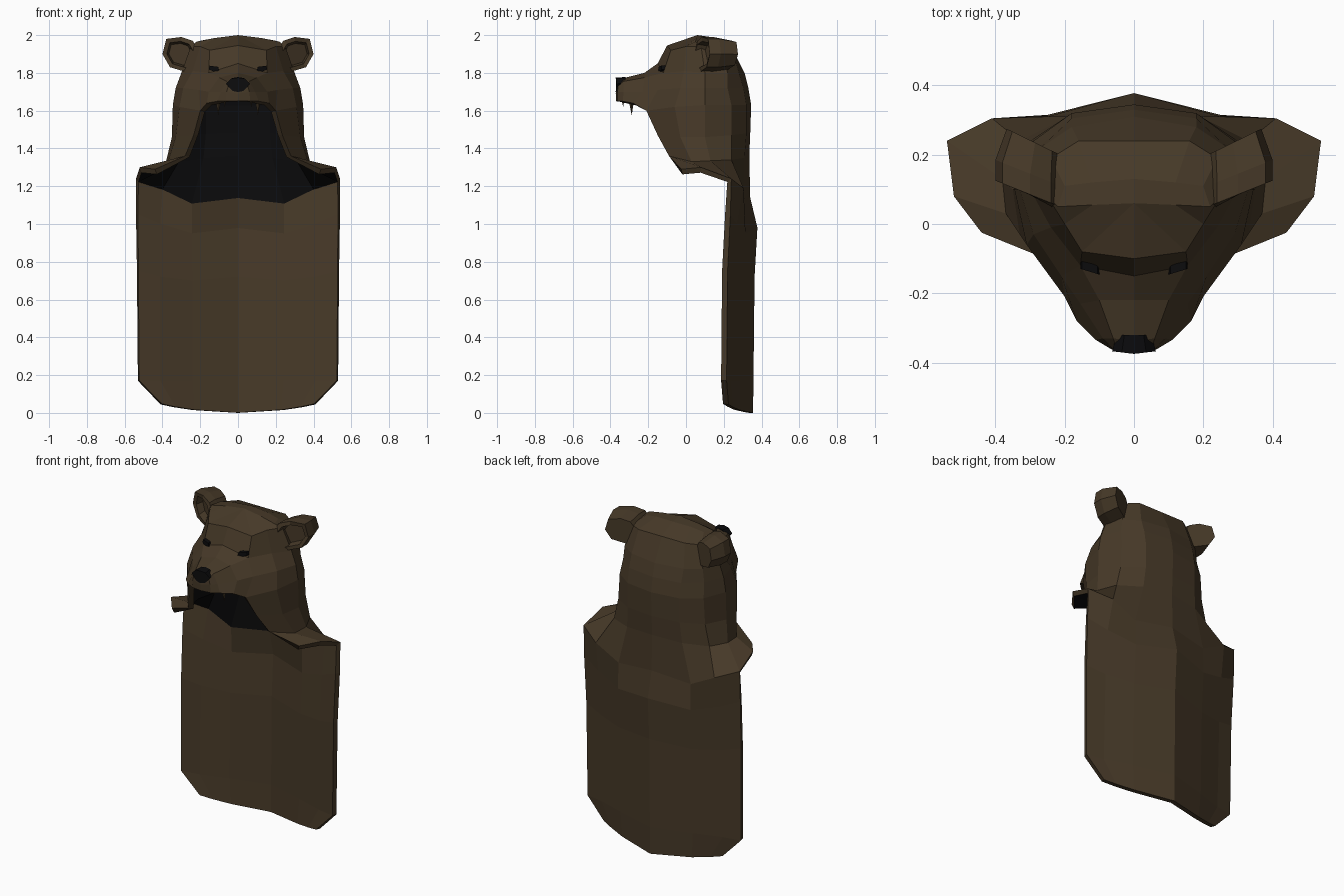
import bpy, bmesh
from mathutils import Vector

if "Cube" in bpy.data.objects:
    bpy.data.objects.remove(bpy.data.objects["Cube"])


def material(name, rgb):
    m = bpy.data.materials.new(name)
    m.diffuse_color = (*rgb, 1)
    m.use_nodes = True
    m.node_tree.nodes["Principled BSDF"].inputs["Base Color"].default_value = m.diffuse_color
    return m


fur = material("brown_fur", (0.062, 0.041, 0.021))
dark = material("black_lining", (0.0035, 0.0035, 0.004))


def new_object(name, bm, mats, mirror=True):
    bmesh.ops.remove_doubles(bm, verts=bm.verts, dist=0.0005)
    bmesh.ops.recalc_face_normals(bm, faces=bm.faces)
    me = bpy.data.meshes.new(name)
    bm.to_mesh(me)
    bm.free()
    ob = bpy.data.objects.new(name, me)
    bpy.context.collection.objects.link(ob)
    for m in mats:
        me.materials.append(m)
    if mirror:
        mod = ob.modifiers.new("mirror", 'MIRROR')
        mod.merge_threshold = 0.001
    return ob


def face(bm, pts, mat=0):
    clean = []
    for p in pts:
        if p not in clean:
            clean.append(p)
    if len(clean) > 2:
        bm.faces.new([bm.verts.new(p) for p in clean]).material_index = mat


def grid(bm, rows, mat=0):
    for a, b in zip(rows, rows[1:]):
        for i in range(min(len(a), len(b)) - 1):
            face(bm, [a[i], a[i + 1], b[i + 1], b[i]], mat)


def loops(bm, rings, caps=(True, True)):
    for a, b in zip(rings, rings[1:]):
        for i in range(len(a)):
            j = (i + 1) % len(a)
            face(bm, [a[i], a[j], b[j], b[i]])
    for ring, cap in zip((rings[0], rings[-1]), caps):
        if cap:
            face(bm, ring)


# Half outlines run from the middle of the back round to the front edge
shoulder = [(0, .34, 1.14), (.25, .31, 1.11), (.41, .305, 1.19),
            (.54, .24, 1.24), (.52, .08, 1.30), (.44, -.025, 1.29)]
cape = [
    [(0, .355, 0), (.24, .285, .015), (.34, .25, .03), (.41, .225, .045)],
    [(0, .357, .17), (.25, .29, .17), (.42, .235, .17), (.53, .215, .17)],
    [(0, .363, .72), (.25, .30, .70), (.42, .25, .72), (.535, .22, .75)],
    [(0, .378, .98), (.25, .315, .95), (.42, .27, 1.0), (.54, .235, 1.05)],
    shoulder[:4],
]
neck = [
    shoulder,
    [(0, .335, 1.36), (.19, .31, 1.35), (.33, .24, 1.34),
     (.38, .13, 1.335), (.37, .03, 1.33), (.28, -.09, 1.36)],
    [(0, .34, 1.48), (.18, .32, 1.48), (.30, .24, 1.47),
     (.35, .10, 1.46), (.33, -.03, 1.46), (.235, -.15, 1.47)],
    [(0, .345, 1.63), (.18, .32, 1.63), (.29, .24, 1.63),
     (.345, .10, 1.63), (.31, -.06, 1.62), (.20, -.21, 1.60)],
]
skull = [
    neck[-1],
    [(0, .33, 1.72), (.18, .305, 1.72), (.28, .22, 1.72),
     (.33, .10, 1.72), (.29, -.03, 1.72), (.21, -.15, 1.71)],
    [(0, .31, 1.80), (.18, .28, 1.80), (.27, .22, 1.80),
     (.30, .10, 1.80), (.24, -.01, 1.81), (.155, -.12, 1.80)],
    [(0, .24, 1.94), (.16, .24, 1.94), (.24, .19, 1.93),
     (.25, .08, 1.94), (.20, .00, 1.94), (.15, -.08, 1.92)],
    [(0, .13, 1.99), (.12, .12, 1.985), (.20, .11, 1.97),
     (.22, .05, 1.965), (.12, .055, 1.985), (0, .06, 2.0)],
]
forehead, brow = (0, -.10, 1.945), (0, -.15, 1.85)
muzzle = [
    [brow, skull[2][5], skull[1][5], skull[0][5]],
    [(0, -.22, 1.80), (.10, -.22, 1.775), (.155, -.23, 1.70), (.165, -.28, 1.64)],
    [(0, -.34, 1.77), (.06, -.33, 1.755), (.09, -.33, 1.70), (.11, -.335, 1.65)],
    [(0, -.365, 1.75), (.05, -.36, 1.735), (.06, -.362, 1.70), (.065, -.362, 1.65)],
    [(0, -.365, 1.75), (0, -.37, 1.72), (0, -.372, 1.69), (0, -.37, 1.65)],
]

# Pelt: cape, shoulders, hood and upper muzzle in one thick shell
bm = bmesh.new()
grid(bm, cape, 2)
grid(bm, neck)
grid(bm, skull)
grid(bm, muzzle)
face(bm, skull[-1])                                       # crown
face(bm, [skull[3][5], skull[4][5], forehead])
grid(bm, [[forehead, skull[3][5]], [brow, skull[2][5]]])  # forehead
bmesh.ops.remove_doubles(bm, verts=bm.verts, dist=0.0005)
# slots in pairs (outside, inside): lined hood, then unlined cape
pelt = new_object("bear_pelt", bm, [fur, dark, fur, fur], mirror=False)
back = max(pelt.data.polygons, key=lambda p: p.center.y)
if back.normal.y < 0:
    pelt.data.flip_normals()
pelt.modifiers.new("mirror", 'MIRROR').merge_threshold = 0.001
sol = pelt.modifiers.new("thickness", 'SOLIDIFY')
sol.thickness = 0.03
sol.offset = -1
sol.material_offset = 1

# Ears: cupped front, thick body running to the back of the head
outline = [(.21, 1.92), (.24, 1.97), (.30, 1.99), (.38, 1.98),
           (.40, 1.90), (.36, 1.83), (.26, 1.80)]


def ear_ring(scale, cx, cz, dy):
    return [(cx + (x - cx) * scale, .045 + (x - .2) * .4 + dy,
             cz + (z - cz) * scale) for x, z in outline]


bm = bmesh.new()
loops(bm, [ear_ring(.62, .31, 1.90, .05), ear_ring(.74, .31, 1.90, 0),
           ear_ring(1, 0, 0, 0), ear_ring(1, 0, 0, .06),
           ear_ring(.82, .22, 1.89, .15)])
new_object("ear", bm, [fur])

# Nose
nose = [(0, 1.775), (.035, 1.77), (.063, 1.742), (.03, 1.705), (0, 1.698)]
bm = bmesh.new()
ring = nose + [(-x, z) for x, z in nose[-2:0:-1]]
loops(bm, [[(x, -.375 + .12 * abs(x), z) for x, z in ring],
           [(x * .8, -.32, z + .003) for x, z in ring]])
new_object("nose", bm, [dark], mirror=False)

# Eyes: thin dark lids on the brow
bm = bmesh.new()
eye = [(.10, 1.812), (.105, 1.832), (.15, 1.838), (.155, 1.818), (.13, 1.808)]
loops(bm, [[(x, -.146 + (x - .1) * .3, z) for x, z in eye],
           [(x, -.11 + (x - .1) * .3, z) for x, z in eye]])
new_object("eye", bm, [dark])

# Fangs: a long and a short tooth each side
bm = bmesh.new()
for x, y, r, tip in ((.105, -.29, .016, 1.575), (.07, -.335, .009, 1.62)):
    base = [(x - r, y, 1.665), (x, y - r, 1.665), (x + r, y, 1.665), (x, y + r, 1.665)]
    for i in range(4):
        face(bm, [base[i], base[(i + 1) % 4], (x, y + .003, tip)])
    face(bm, base)
new_object("fang", bm, [fur])
